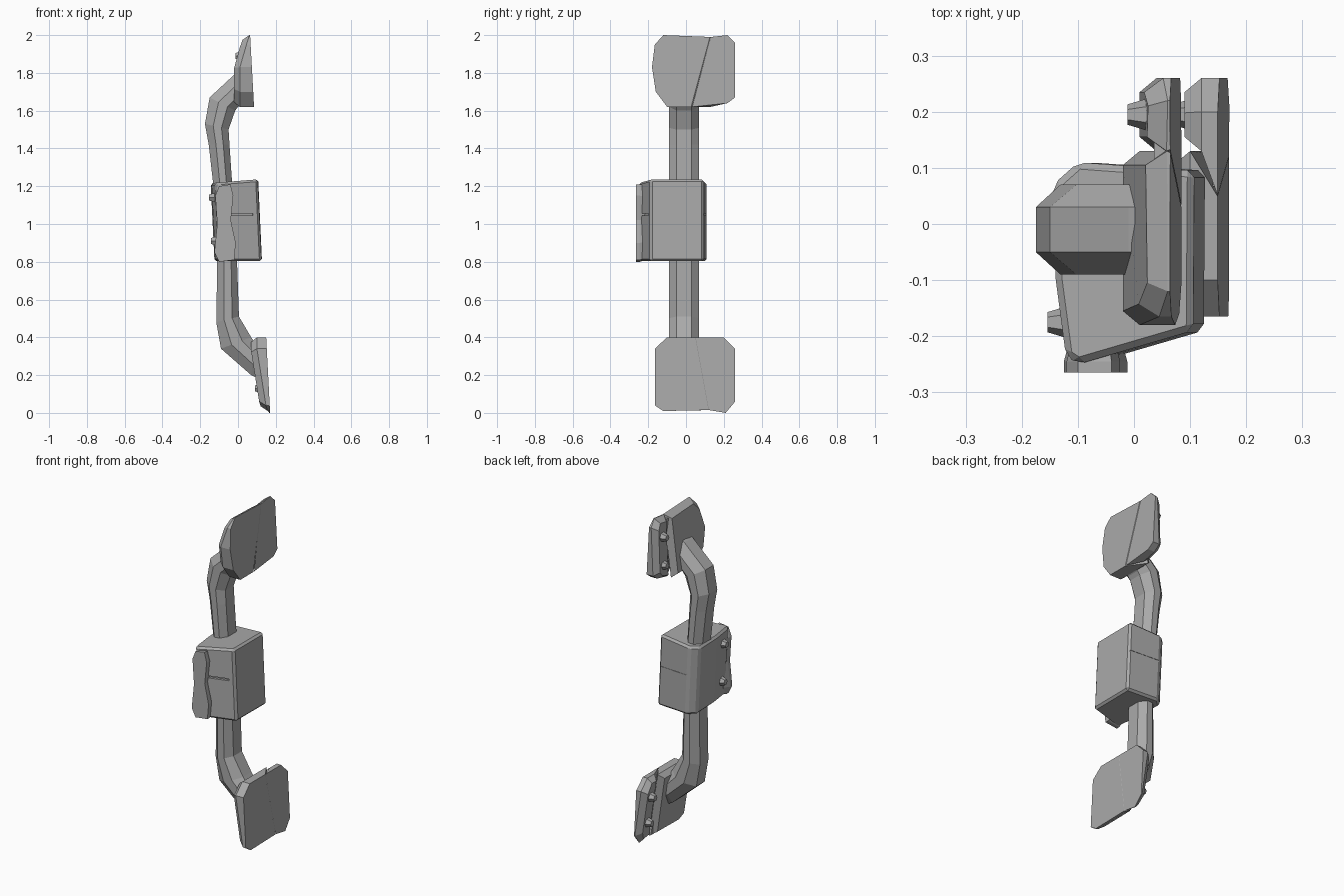
import bpy, bmesh, math
from mathutils import Matrix

if "Cube" in bpy.data.objects:
    bpy.data.objects.remove(bpy.data.objects["Cube"])

metal = bpy.data.materials.new("grey_metal")
metal.diffuse_color = (0.4, 0.4, 0.4, 1)
metal.use_nodes = True
metal.node_tree.nodes["Principled BSDF"].inputs["Base Color"].default_value = metal.diffuse_color


def finish(name, bm):
    bmesh.ops.recalc_face_normals(bm, faces=bm.faces)
    me = bpy.data.meshes.new(name)
    bm.to_mesh(me)
    bm.free()
    me.materials.append(metal)
    ob = bpy.data.objects.new(name, me)
    bpy.context.collection.objects.link(ob)
    return ob


def loft(name, rings):
    """Skin a list of equal-length point rings and cap both ends."""
    bm = bmesh.new()
    vs = [[bm.verts.new(p) for p in r] for r in rings]
    n = len(vs[0])
    for a, b in zip(vs, vs[1:]):
        for i in range(n):
            j = (i + 1) % n
            bm.faces.new((a[i], a[j], b[j], b[i]))
    bm.faces.new(vs[0])
    bm.faces.new(vs[-1])
    return finish(name, bm)


def inset(pts, d):
    """Pull an outline toward its middle by about d on each side."""
    us, ws = [p[0] for p in pts], [p[1] for p in pts]
    cu, cw = (min(us) + max(us)) / 2, (min(ws) + max(ws)) / 2
    ku = 1 - 2 * d / (max(us) - min(us))
    kw = 1 - 2 * d / (max(ws) - min(ws))
    return [(cu + (u - cu) * ku, cw + (w - cw) * kw) for u, w in pts]


def bolt(name, x, y, z, r=0.03):
    """Domed six-sided bolt head facing -x."""
    bm = bmesh.new()
    bmesh.ops.create_cone(bm, cap_ends=True, segments=6, radius1=r, radius2=r * 0.6, depth=0.04,
                          matrix=Matrix.Translation((x, y, z)) @ Matrix.Rotation(-math.pi / 2, 4, 'Y'))
    finish(name, bm)


def pad_part(name, outline, seam, front, back):
    """Pad half whose front seam slants while its rear seam is upright."""
    rear = [(0.13 if i in seam else y, z) for i, (y, z) in enumerate(outline)]
    loft(name, [[(front(z), y, z) for y, z in outline],
                [(min(back(z) + 0.03, front(z) - 0.004), y, z) for y, z in rear],
                [(back(z), y, z) for y, z in inset(rear, 0.025)]])


def web(name, lo, hi, front):
    """Thin strip closing the bottom of the seam."""
    ends = [(lo[0] - 0.02, lo[1] + 0.01), (lo[0] + 0.02, lo[1] + 0.01),
            (hi[0] + 0.02, hi[1] - 0.02), (hi[0] - 0.02, hi[1] - 0.02)]
    loft(name, [[(front(z) - d, y, z) for y, z in ends] for d in (0.008, 0.03)])


# Bent grip bar: (outer x, z, inner x, z) along the bend
stations = [(0.03, 1.83, 0.03, 1.64), (-0.01, 1.80, 0.0, 1.62), (-0.15, 1.67, -0.015, 1.60),
            (-0.175, 1.53, -0.05, 1.50), (-0.155, 1.42, -0.045, 1.42), (-0.13, 1.2, -0.03, 1.2),
            (-0.11, 0.8, -0.005, 0.8), (-0.115, 0.48, 0.005, 0.51), (-0.09, 0.34, 0.07, 0.40),
            (0.07, 0.20, 0.09, 0.37), (0.11, 0.18, 0.11, 0.36)]
section = [(0, -.04), (0, .04), (.35, .08), (.7, .08), (1, .04), (1, -.04), (.7, -.08), (.35, -.08)]
loft("grip_bar", [[(xo + (xi - xo) * t, y - 0.01, zo + (zi - zo) * t) for t, y in section]
                  for xo, zo, xi, zi in stations])


# Upper mounting pad
def up_front(z):
    return 0.085 - 0.055 * (z - 1.62)


def up_back(z):
    return -0.02 + max(0, z - 1.85) * 0.35


def up_flange_back(z):
    return 0.01 + max(0, z - 1.9) * 0.2


pad_part("upper_pad", [(0.127, 1.99), (-0.12, 2.0), (-0.165, 1.95), (-0.18, 1.83), (-0.16, 1.70),
                       (-0.10, 1.62), (0.027, 1.62)], (0, 6), up_front, up_back)
pad_part("upper_flange", [(0.133, 1.99), (0.22, 2.0), (0.26, 1.96), (0.26, 1.67), (0.22, 1.64),
                          (0.033, 1.62)], (0, 5), up_front, up_flange_back)
web("upper_seam", (0.03, 1.62), (0.13, 1.99), up_front)


# Lower mounting pad
def low_front(z):
    return 0.17 - 0.052 * z


def low_back(z):
    return 0.07 + max(0, 0.2 - z) * 0.3


def low_flange_back(z):
    return low_back(z) + 0.02


pad_part("lower_pad", [(0.049, 0.40), (-0.10, 0.40), (-0.165, 0.34), (-0.165, 0.04), (-0.12, 0.01),
                       (0.119, 0.015)], (0, 5), low_front, low_back)
pad_part("lower_flange", [(0.051, 0.40), (0.20, 0.40), (0.26, 0.34), (0.26, 0.06), (0.21, 0.0),
                          (0.121, 0.015)], (0, 5), low_front, low_flange_back)
web("lower_seam", (0.12, 0.015), (0.05, 0.40), low_front)

# Bolts on the rear of both flanges
for i, z in enumerate((1.89, 1.72)):
    bolt(f"upper_bolt_{i}", 0.008, 0.195, z)
for i, z in enumerate((0.29, 0.13)):
    bolt(f"lower_bolt_{i}", low_flange_back(z) - 0.002, 0.195, z)

# Central housing: slightly sheared block around the bar
plan = [(-0.14, -0.10), (-0.122, -0.235), (-0.10, -0.25), (0.105, -0.19), (0.107, 0.095),
        (-0.10, 0.11), (-0.145, 0.07)]
housing = loft("housing", [[(x + 0.02, y, 0.803) for x, y in plan],
                           [(x, y, 1.228 + 0.08 * x) for x, y in plan]])
bev = housing.modifiers.new("bevel", 'BEVEL')
bev.width, bev.segments, bev.limit_method = 0.012, 1, 'ANGLE'


# Fine grooves cut in the housing front, rear and side
def groove(name, size, loc, turn=0):
    bm = bmesh.new()
    bmesh.ops.create_cube(bm, size=1, matrix=Matrix.Translation(loc) @ Matrix.Rotation(turn, 4, 'Z')
                          @ Matrix.Diagonal((*size, 1)))
    cutter = finish(name, bm)
    cutter.hide_render = True
    cutter.hide_viewport = True
    cutter.display_type = 'WIRE'
    mod = housing.modifiers.new(name, 'BOOLEAN')
    mod.object, mod.operation, mod.solver = cutter, 'DIFFERENCE', 'EXACT'


groove("front_groove_cutter", (0.14, 0.024, 0.012), (0.012, -0.216, 1.05), 0.285)
groove("rear_groove_cutter", (0.30, 0.02, 0.012), (0.03, 0.109, 1.05), -0.072)

# Waisted clamp plate on the front of the housing
clamp = [(-0.10, 1.20), (-0.04, 1.21), (-0.025, 1.15), (-0.038, 1.02), (-0.012, 0.90), (-0.02, 0.81),
         (-0.10, 0.80), (-0.125, 0.85), (-0.11, 1.0), (-0.12, 1.15)]
loft("clamp_plate", [[(x, -0.265, z) for x, z in clamp],
                     [(x, -0.245, z) for x, z in clamp],
                     [(x, -0.20, z) for x, z in inset(clamp, 0.012)]])

# Bolts on the side of the housing
for i, (x, z) in enumerate(((-0.134, 1.14), (-0.124, 0.91))):
    bolt(f"housing_bolt_{i}", x, -0.175, z)
